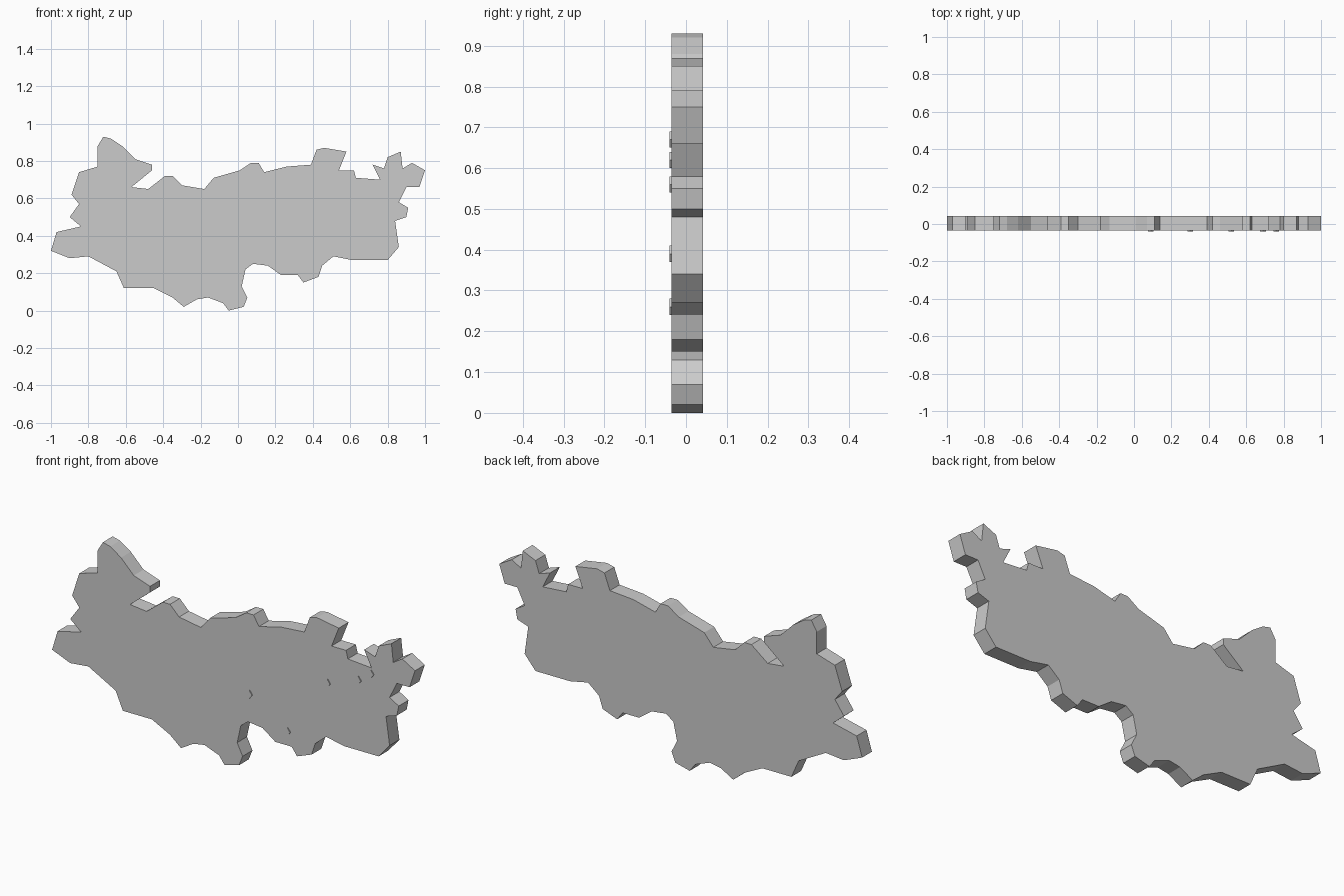
import bpy
import bmesh
from mathutils import Vector

cube = bpy.data.objects.get("Cube")
if cube:
    bpy.data.objects.remove(cube, do_unlink=True)

# Single flat colour
stone = bpy.data.materials.new("plain_grey")
stone.use_nodes = True
colour = (0.6, 0.6, 0.6, 1)
stone.diffuse_color = colour
stone.node_tree.nodes["Principled BSDF"].inputs["Base Color"].default_value = colour

FRONT, BACK = -0.035, 0.042

# Ragged plate outline as (x, z) in hundredths, clockwise from the upper left peak
OUTLINE = [
    (-72, 93), (-68, 92), (-62, 88), (-55, 81), (-46, 78), (-46, 75), (-57, 66), (-48, 65),
    (-39, 72), (-35, 72), (-30, 67), (-18, 65), (-13, 71), (1, 75), (7, 79), (11, 79),
    (14, 74), (26, 77), (39, 78), (42, 86), (46, 87), (58, 85), (54, 75), (62, 75),
    (63, 71), (76, 70), (72, 78), (78, 76), (80, 82), (87, 85), (88, 76), (93, 79),
    (100, 75), (97, 66), (90, 66), (86, 58), (91, 55), (90, 50), (84, 48), (86, 34),
    (80, 27), (61, 27), (51, 29), (45, 24), (43, 18), (35, 15), (32, 19), (23, 19),
    (16, 24), (8, 25), (4, 22), (2, 13), (5, 7), (3, 2), (-5, 0), (-8, 4),
    (-16, 7), (-22, 6), (-29, 2), (-35, 7), (-45, 12), (-61, 12), (-65, 21), (-80, 29),
    (-90, 28), (-100, 32), (-97, 42), (-84, 45), (-90, 50), (-85, 57), (-89, 62), (-85, 74),
    (-75, 77), (-75, 88),
]


def make_slab(name, points, front, back):
    """Fill a closed (x, z) outline and extrude it from front to back."""
    bm = bmesh.new()
    corners = [bm.verts.new((x, front, z)) for x, z in points]
    face = bm.faces.new(corners)
    extruded = bmesh.ops.extrude_face_region(bm, geom=[face], use_keep_orig=True)
    moved = [item for item in extruded["geom"] if isinstance(item, bmesh.types.BMVert)]
    bmesh.ops.translate(bm, verts=moved, vec=Vector((0, back - front, 0)))
    bmesh.ops.recalc_face_normals(bm, faces=bm.faces)
    # Split the large concave caps cleanly
    caps = [f for f in bm.faces if len(f.verts) > 4]
    bmesh.ops.triangulate(bm, faces=caps)
    mesh = bpy.data.meshes.new(name)
    bm.to_mesh(mesh)
    bm.free()
    mesh.materials.append(stone)
    obj = bpy.data.objects.new(name, mesh)
    bpy.context.collection.objects.link(obj)
    return obj


# Main plate
make_slab("plate", [(x / 100, z / 100) for x, z in OUTLINE], FRONT, BACK)

# Thin raised slivers on the front face
SLIVERS = [(0.09, 0.39), (0.3, 0.26), (0.52, 0.56), (0.69, 0.62), (0.76, 0.67)]
for number, (x, z) in enumerate(SLIVERS, start=1):
    half_width, half_height = 0.015, 0.02
    diamond = [(x - half_width, z), (x, z + half_height),
               (x + half_width, z), (x, z - half_height)]
    make_slab(f"front_sliver_{number}", diamond, FRONT - 0.005, FRONT + 0.005)
